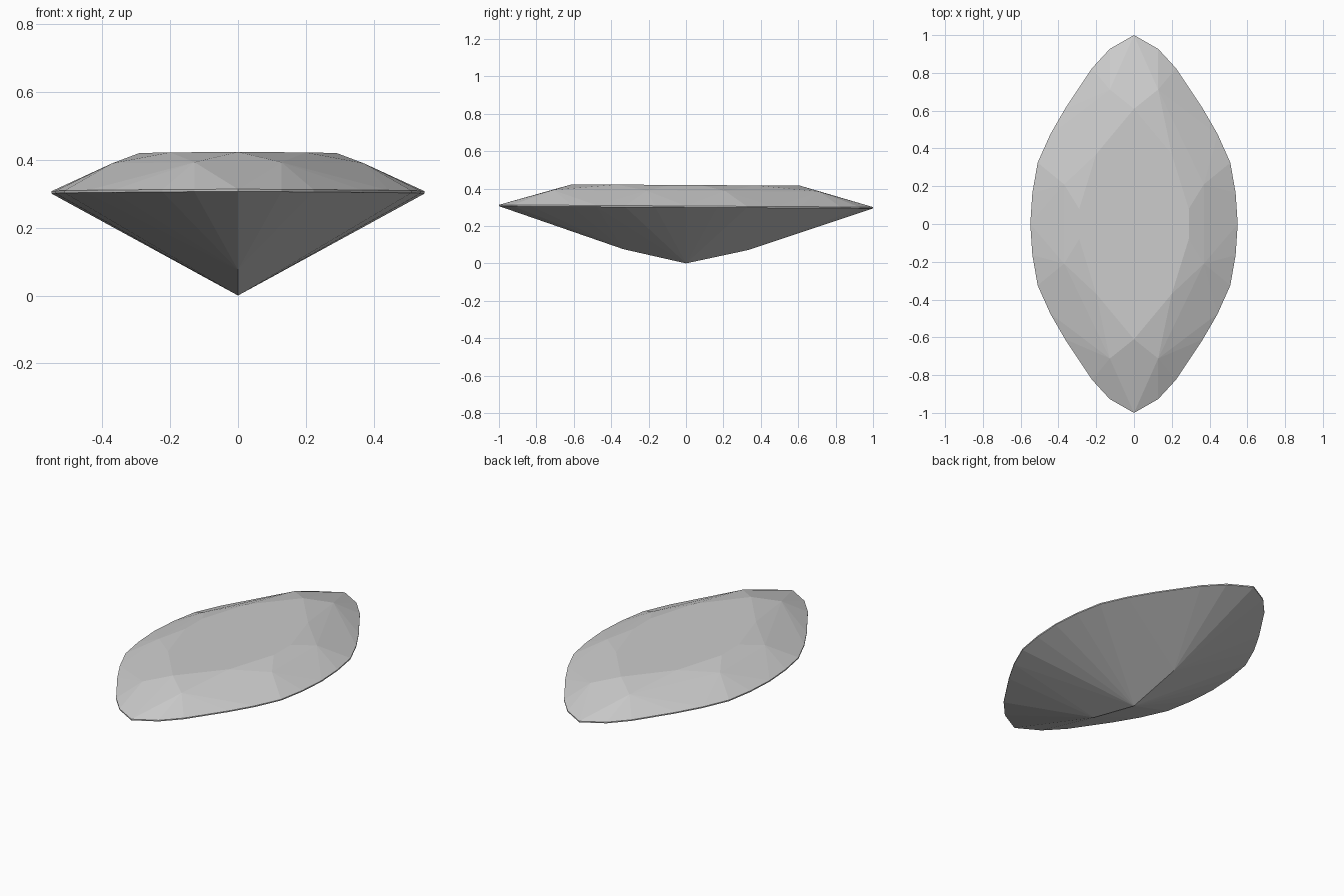
import bpy, bmesh, math

if "Cube" in bpy.data.objects:
    bpy.data.objects.remove(bpy.data.objects["Cube"])

TILT = -0.006  # the stone leans slightly along y


def mirrored(points):
    """Mirror x,y points into all four quadrants without duplicates."""
    return sorted({(sx * x, sy * y) for x, y in points for sx in (1, -1) for sy in (1, -1)})


# Marquise outline, quarter only
girdle = [(0, 1), (0.128, 0.927), (0.222, 0.825), (0.365, 0.61),
          (0.443, 0.475), (0.51, 0.325), (0.538, 0.165), (0.549, 0)]
table = [(0, 0.61), (0.20, 0.37), (0.29, 0.08)]
crown_mid = [(0.128, 0.712), (0.37, 0.21)]
keel = [(0, 0.335)]

# Layers: outline and height
layers = [(table, 0.419), (crown_mid, 0.388), (girdle, 0.307),
          (girdle, 0.300), (keel, 0.074), ([(0, 0)], 0.0)]

# Faceted stone as the convex skin of all layers
bm = bmesh.new()
for outline, z in layers:
    for x, y in mirrored(outline):
        bm.verts.new((x, y, z + TILT * y))
bmesh.ops.remove_doubles(bm, verts=bm.verts, dist=0.0001)
bmesh.ops.convex_hull(bm, input=bm.verts)
loose = [v for v in bm.verts if not v.link_faces]
bmesh.ops.delete(bm, geom=loose, context='VERTS')

# Merge flat triangles into whole facets
bmesh.ops.dissolve_limit(bm, angle_limit=math.radians(0.5), verts=bm.verts, edges=bm.edges)
bmesh.ops.recalc_face_normals(bm, faces=bm.faces)

mesh = bpy.data.meshes.new("marquise_gem")
bm.to_mesh(mesh)
bm.free()
gem = bpy.data.objects.new("marquise_gem", mesh)
bpy.context.collection.objects.link(gem)
